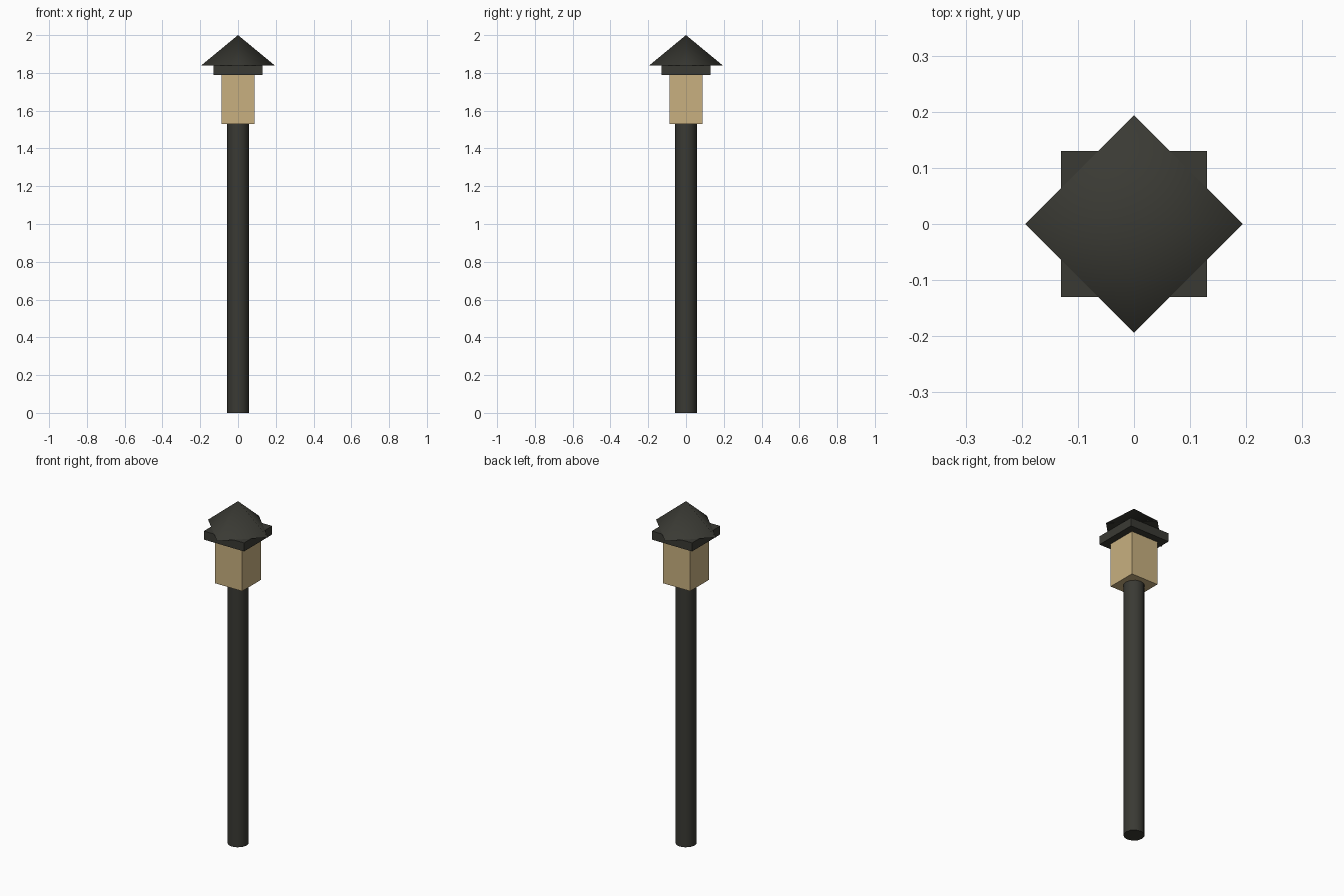
import bpy
from math import radians

cube = bpy.data.objects.get("Cube")
if cube:
    bpy.data.objects.remove(cube, do_unlink=True)


def material(name, rgb):
    mat = bpy.data.materials.new(name)
    mat.use_nodes = True
    mat.diffuse_color = (*rgb, 1)
    mat.node_tree.nodes["Principled BSDF"].inputs["Base Color"].default_value = (*rgb, 1)
    return mat


dark_metal = material("dark_metal", (0.042, 0.042, 0.034))
warm_glass = material("warm_glass", (0.578, 0.434, 0.216))


def finish(name, mat, smooth_angle=None):
    obj = bpy.context.object
    obj.name = obj.data.name = name
    obj.data.materials.append(mat)
    if smooth_angle:
        bpy.ops.object.shade_smooth_by_angle(angle=radians(smooth_angle))


def box(name, half_width, bottom, top, mat):
    bpy.ops.mesh.primitive_cube_add(size=1, location=(0, 0, (bottom + top) / 2))
    bpy.context.object.scale = (2 * half_width, 2 * half_width, top - bottom)
    bpy.ops.object.transform_apply(location=False, rotation=False)
    finish(name, mat)


# Round post
POST_TOP, LAMP_TOP, BRIM_TOP, PEAK = 1.53, 1.79, 1.84, 2.0
bpy.ops.mesh.primitive_cylinder_add(vertices=12, radius=0.057, depth=POST_TOP,
                                    location=(0, 0, POST_TOP / 2))
finish("post", dark_metal, 40)

# Square lamp and the brim above it
box("lamp_box", 0.088, POST_TOP, LAMP_TOP, warm_glass)
box("roof_brim", 0.13, LAMP_TOP, BRIM_TOP, dark_metal)

# Four-sided roof, corners on the axes, softly shaded across its ridges
bpy.ops.mesh.primitive_cone_add(vertices=4, radius1=0.194, radius2=0, depth=PEAK - BRIM_TOP,
                                location=(0, 0, (PEAK + BRIM_TOP) / 2))
finish("roof", dark_metal, 80)
